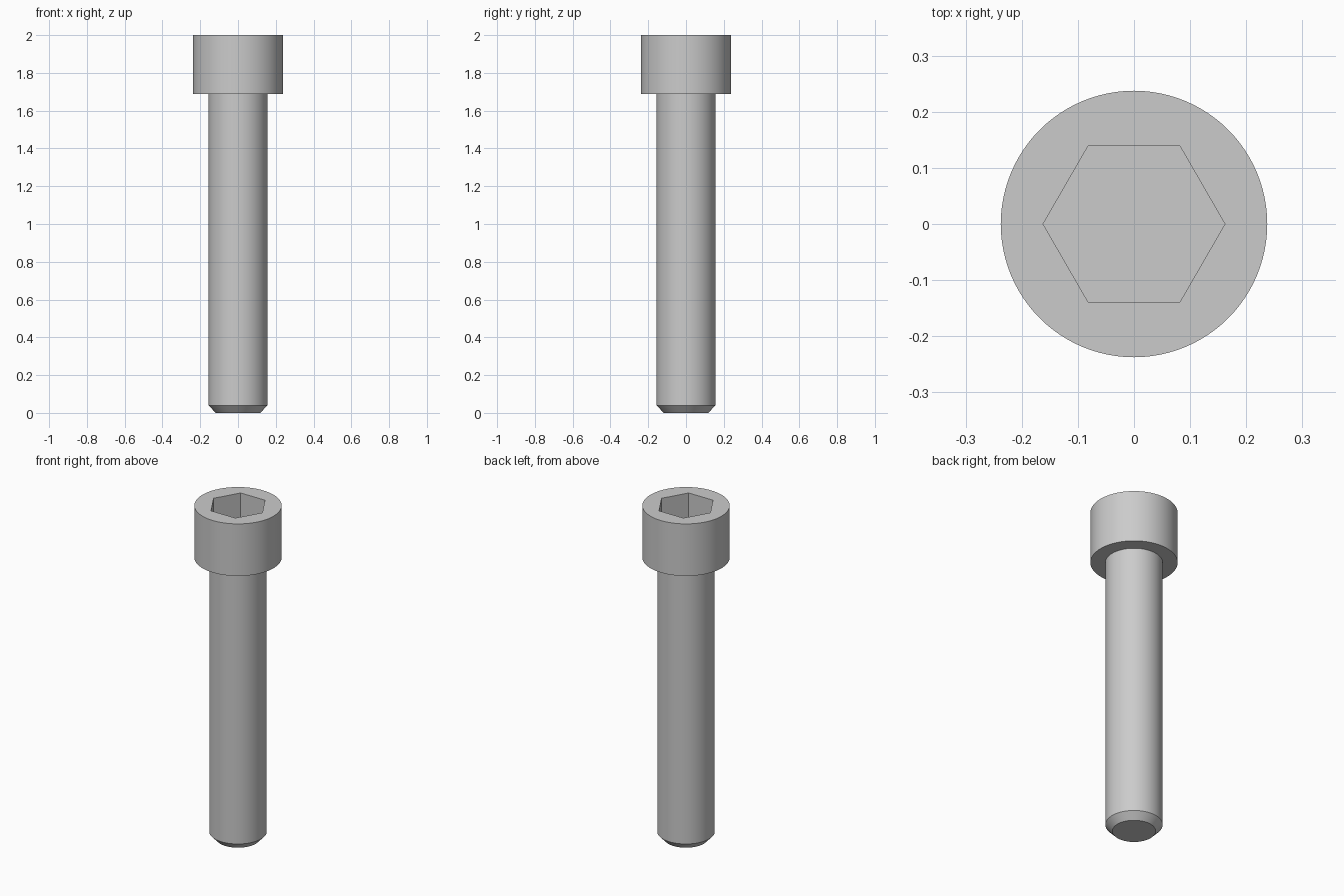
import bpy, bmesh, math
from mathutils import Matrix

SIDES = 96
HEAD_R, SHANK_R, TIP_R = 0.2375, 0.156, 0.118
SHOULDER_Z, TOP_Z, CHAMFER = 1.6875, 2.0, 0.04
HEX_R, HEX_DEPTH = 0.162, 0.16

cube = bpy.data.objects.get("Cube")
if cube:
    bpy.data.objects.remove(cube, do_unlink=True)

steel = bpy.data.materials.new("grey steel")
steel.use_nodes = True
grey = (0.6, 0.6, 0.6, 1)
steel.diffuse_color = grey
steel.node_tree.nodes["Principled BSDF"].inputs["Base Color"].default_value = grey


def make_object(name, bm):
    bmesh.ops.recalc_face_normals(bm, faces=bm.faces)
    mesh = bpy.data.meshes.new(name)
    bm.to_mesh(mesh)
    bm.free()
    mesh.materials.append(steel)
    obj = bpy.data.objects.new(name, mesh)
    bpy.context.collection.objects.link(obj)
    return obj


def lathe(name, profile):
    """Closed solid of revolution from (radius, height) points."""
    bm = bmesh.new()
    rings = []
    for r, z in profile:
        ring = bmesh.ops.create_circle(bm, segments=SIDES, radius=r,
                                       matrix=Matrix.Translation((0, 0, z)))
        rings.append(ring["verts"])
    for low, high in zip(rings, rings[1:]):
        for i in range(SIDES):
            j = (i + 1) % SIDES
            bm.faces.new((low[i], low[j], high[j], high[i]))
    bm.faces.new(rings[0])
    bm.faces.new(rings[-1])
    return make_object(name, bm)


# Bolt body: chamfered tip, plain shank, cylindrical head
bolt = lathe("socket_head_bolt", [
    (TIP_R, 0), (SHANK_R, CHAMFER), (SHANK_R, SHOULDER_Z),
    (HEAD_R, SHOULDER_Z), (HEAD_R, TOP_Z)])

# Hexagonal socket with corners on the x axis
bm = bmesh.new()
bmesh.ops.create_cone(bm, cap_ends=True, segments=6, radius1=HEX_R, radius2=HEX_R,
                      depth=2 * HEX_DEPTH,
                      matrix=Matrix.Translation((0, 0, TOP_Z)) @ Matrix.Rotation(math.pi / 2, 4, "Z"))
# Turn the corners onto the x axis whichever way the primitive starts
if max(v.co.x for v in bm.verts) < HEX_R * 0.95:
    bmesh.ops.rotate(bm, verts=bm.verts, matrix=Matrix.Rotation(math.pi / 6, 3, "Z"))
cutter = make_object("hex_socket_cutter", bm)
cutter.hide_render = True

cut = bolt.modifiers.new("hex socket", "BOOLEAN")
cut.operation = "DIFFERENCE"
cut.solver = "EXACT"
cut.object = cutter

bpy.ops.object.select_all(action="DESELECT")
bolt.select_set(True)
bpy.context.view_layer.objects.active = bolt
bpy.ops.object.modifier_apply(modifier=cut.name)
bpy.data.objects.remove(cutter, do_unlink=True)
bpy.ops.object.shade_smooth_by_angle(angle=math.radians(30))
